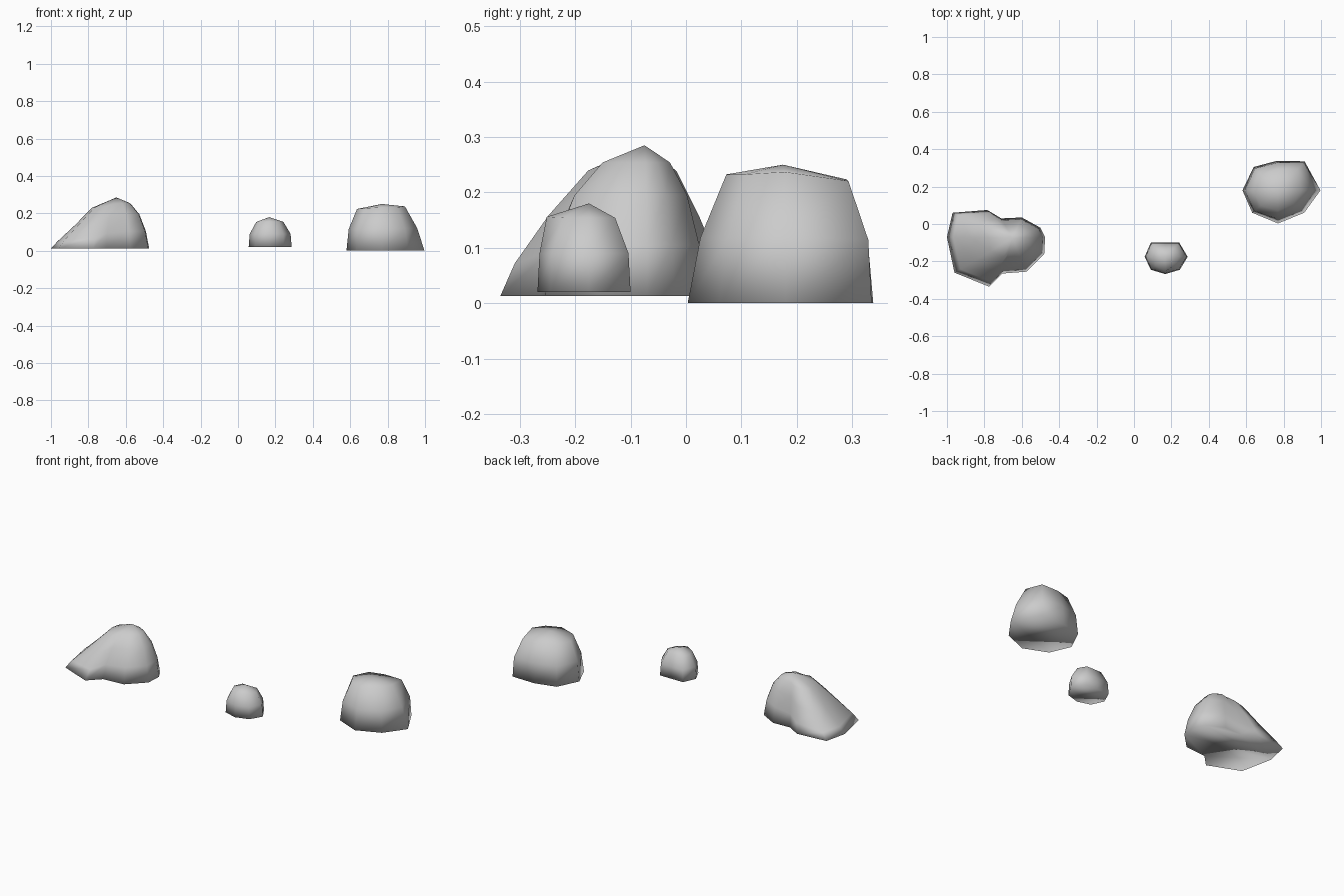
import bpy, bmesh

if "Cube" in bpy.data.objects:
    bpy.data.objects.remove(bpy.data.objects["Cube"])


def rock(name, base_z, peak, outline, rings):
    """Dome lofted from a base outline to a peak.
    outline: (x, y, w) points; w blends the two profiles of each ring.
    rings: (t0, z0, t1, z1), t = fraction of the way towards the peak."""
    bm = bmesh.new()
    px, py, pz = peak
    loops = [[bm.verts.new((x, y, base_z)) for x, y, w in outline]]
    for t0, z0, t1, z1 in rings:
        loop = []
        for x, y, w in outline:
            t = t0 + (t1 - t0) * w
            z = z0 + (z1 - z0) * w
            loop.append(bm.verts.new((x + (px - x) * t, y + (py - y) * t, z)))
        loops.append(loop)
    top = bm.verts.new(peak)
    n = len(outline)
    for a, b in zip(loops, loops[1:]):
        for i in range(n):
            j = (i + 1) % n
            bm.faces.new((a[i], a[j], b[j], b[i]))
    for i in range(n):
        bm.faces.new((loops[-1][i], loops[-1][(i + 1) % n], top))
    bm.faces.new(loops[0][::-1])
    bmesh.ops.recalc_face_normals(bm, faces=bm.faces)
    for f in bm.faces:
        f.smooth = True
    me = bpy.data.meshes.new(name)
    bm.to_mesh(me)
    bm.free()
    ob = bpy.data.objects.new(name, me)
    bpy.context.collection.objects.link(ob)
    return ob


# large rock with a low lobe on its left (w = 0 low lobe, w = 1 main dome)
rock("large_rock", 0.013, (-0.65, -0.075, 0.285),
     [(-1.0, -0.07, 0), (-0.96, -0.26, 0.1), (-0.775, -0.335, 0.4),
      (-0.705, -0.265, 0.8), (-0.575, -0.255, 1), (-0.48, -0.16, 1),
      (-0.475, -0.07, 1), (-0.5, -0.02, 1), (-0.6, 0.035, 1),
      (-0.71, 0.03, 0.7), (-0.785, 0.075, 0.35), (-0.97, 0.06, 0)],
     [(0.1, 0.05, 0.1, 0.105), (0.36, 0.135, 0.3, 0.195),
      (0.63, 0.23, 0.58, 0.254)])

# small rock (w = 1 where the shoulder bulges outwards)
rock("small_rock", 0.02, (0.167, -0.175, 0.18),
     [(0.057, -0.175, 0), (0.09, -0.245, 0.2), (0.167, -0.268, 1),
      (0.245, -0.245, 0.2), (0.287, -0.175, 0), (0.242, -0.1, 0),
      (0.167, -0.1, 0), (0.09, -0.1, 0)],
     [(0.05, 0.09, 0.04, 0.09), (0.37, 0.154, 0.18, 0.156)])

# medium rock (w = 0 sloping side, w = 1 full shoulder)
rock("medium_rock", 0.0, (0.77, 0.175, 0.25),
     [(0.58, 0.18, 0.9), (0.632, 0.06, 0.7), (0.77, 0.003, 0.3),
      (0.91, 0.06, 0.3), (0.997, 0.18, 0), (0.912, 0.335, 1.1),
      (0.765, 0.338, 0.9), (0.64, 0.305, 0.9)],
     [(0.17, 0.12, 0.05, 0.115), (0.46, 0.237, 0.28, 0.222)])
